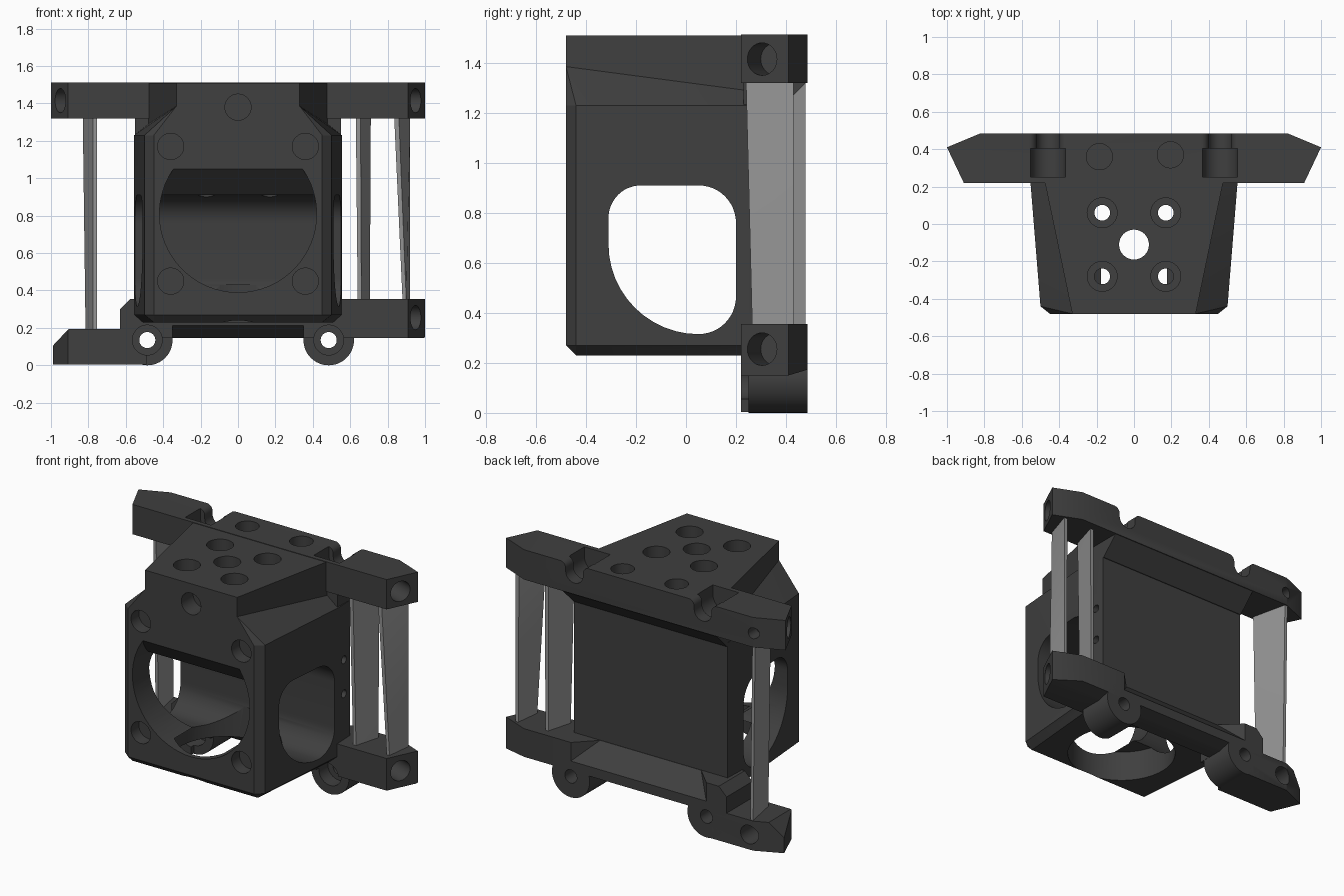
import bpy, bmesh, math
from mathutils import Vector, Matrix

if "Cube" in bpy.data.objects:
    bpy.data.objects.remove(bpy.data.objects["Cube"])


def material(name, v):
    m = bpy.data.materials.new(name)
    m.diffuse_color = (v, v, v, 1)
    m.use_nodes = True
    m.node_tree.nodes["Principled BSDF"].inputs["Base Color"].default_value = m.diffuse_color
    return m


DARK = material("dark grey plastic", 0.05)
GREY = material("light grey strut", 0.30)


def finish(name, bm, mat=DARK):
    bmesh.ops.recalc_face_normals(bm, faces=bm.faces)
    me = bpy.data.meshes.new(name)
    bm.to_mesh(me)
    bm.free()
    me.materials.append(mat)
    ob = bpy.data.objects.new(name, me)
    bpy.context.collection.objects.link(ob)
    return ob


def hull(name, pts, mat=DARK):
    bm = bmesh.new()
    for p in pts:
        bm.verts.new(p)
    bmesh.ops.convex_hull(bm, input=bm.verts)
    loose = [v for v in bm.verts if not v.link_faces]
    bmesh.ops.delete(bm, geom=loose, context='VERTS')
    bmesh.ops.dissolve_limit(bm, angle_limit=0.01, verts=bm.verts, edges=bm.edges)
    return finish(name, bm, mat)


def prism(name, pts, axis, a, b, planes=()):
    """Extrude a 2D outline along an axis, then trim it by planes."""
    def put(p, h):
        return {'x': (h, p[0], p[1]), 'y': (p[0], h, p[1]), 'z': (p[0], p[1], h)}[axis]
    bm = bmesh.new()
    lo = [bm.verts.new(put(p, a)) for p in pts]
    hi = [bm.verts.new(put(p, b)) for p in pts]
    n = len(pts)
    bm.faces.new(lo)
    bm.faces.new(hi[::-1])
    for i in range(n):
        j = (i + 1) % n
        bm.faces.new((lo[i], lo[j], hi[j], hi[i]))
    for co, no in planes:
        bmesh.ops.bisect_plane(bm, geom=bm.verts[:] + bm.edges[:] + bm.faces[:],
                               plane_co=co, plane_no=no, clear_outer=True)
        bmesh.ops.holes_fill(bm, edges=[e for e in bm.edges if e.is_boundary], sides=0)
    return finish(name, bm)


def arc(cx, cy, r, start, sweep, n=12):
    ts = [math.radians(start + sweep * i / n) for i in range(n + 1)]
    return [(cx + r * math.cos(t), cy + r * math.sin(t)) for t in ts]


def circle(cx, cy, r, n=40):
    return arc(cx, cy, r, 0, 360, n)[:-1]


def rod(p, q, r):
    """Cylinder cutter between two points."""
    p, q = Vector(p), Vector(q)
    bm = bmesh.new()
    rot = (q - p).to_track_quat('Z', 'Y').to_matrix().to_4x4()
    bmesh.ops.create_cone(bm, cap_ends=True, segments=32, radius1=r, radius2=r,
                          depth=(q - p).length, matrix=Matrix.Translation((p + q) / 2) @ rot)
    return finish("cutter", bm)


def cut(targets, cutters):
    for ob in targets:
        for c in cutters:
            m = ob.modifiers.new("cut", 'BOOLEAN')
            m.operation, m.solver, m.object = 'DIFFERENCE', 'EXACT', c
        me = bpy.data.meshes.new_from_object(
            ob.evaluated_get(bpy.context.evaluated_depsgraph_get()))
        ob.modifiers.clear()
        ob.data = me
    for c in cutters:
        bpy.data.objects.remove(c)


def both(pts):
    return [(s * x, y, z) for x, y, z in pts for s in (1, -1)]


UP = Vector((0, 0, 1))

# Housing: tapered box with chamfered front, shoulders and a deep back wall
ring = [(.45, -.48), (.50, -.44), (.555, .24), (.55, .36)]
housing = hull("housing", both(
    [(.45, -.44, .23), (.52, .36, .23), (.33, -.48, 1.385), (.48, .24, 1.29)]
    + [(x, y, z) for x, y in ring for z in (.27, 1.23)]))
housing_top = prism("housing_top", [(-.33, -.48), (.33, -.48), (.48, .24), (-.48, .24)],
                    'z', 1.2, 1.51)

# Side tunnel outline with rounded corners
side = (arc(.05, .76, .15, 0, 90) + arc(-.18, .78, .13, 90, 90)
        + arc(.05, .675, .36, 180, 90) + arc(.05, .465, .15, 270, 90))
mouth = circle(0, .81, .42, 64)
cutters = [
    prism("cutter", side, 'x', -.8, .8),
    prism("cutter", mouth, 'y', -.6, -.02, [(Vector((0, 0, .91)), UP)]),
    prism("cutter", mouth, 'y', -.6, -.30,
          [(Vector((0, -.48, 1.05)), Vector((0, .14, .14)).normalized()),
           (Vector((0, 0, 1.055)), UP)]),
    prism("cutter", circle(0, -.12, .33, 64), 'z', .1, .43),
    rod((0, -.6, 1.38), (0, -.36, 1.38), .07),
    rod((0, -.11, .6), (0, -.11, 1.7), .08)]
cutters += [rod((.49, .295, z), (.7, .295, z), .025) for z in (.65, .87)]
for s in (1, -1):
    cutters += [rod((s * .36, -.6, z), (s * .36, -.40, z), .07) for z in (.45, 1.17)]
    for y in (.06, -.28):
        cutters += [rod((s * .17, y, .6), (s * .17, y, 1.7), .042),
                    rod((s * .17, y, 1.42), (s * .17, y, 1.7), .08)]
cut([housing, housing_top], cutters)

# Upper rail with pointed ends, screw sockets and channels
upper_rail = prism("upper_rail", [(-1, .41), (-.91, .22), (.91, .22), (1, .41),
                                  (.82, .485), (-.82, .485)], 'z', 1.32, 1.513)


def end_hole(s, z, depth=.16):
    return rod((s * 1.045, .27, z), (s * (.955 - depth), .36, z), .065)


cutters = [end_hole(s, 1.415) for s in (1, -1)]
cutters += [rod((-.185, .36, 1.41), (-.185, .36, 1.6), .07),
            rod((.195, .37, 1.41), (.195, .37, 1.6), .07),
            rod((-.82, .40, 1.41), (-.82, .6, 1.41), .035)]
for s in (1, -1):
    x = s * .46
    # nut pocket, then a narrower channel with rounded lips
    cutters.append(prism("cutter", arc(x, 1.455, .093, 180, 180, 16)
                         + [(x + .093, 1.7), (x - .093, 1.7)], 'y', .25, .405))
    cutters.append(prism("cutter", arc(x, 1.455, .062, 180, 180, 16)
                         + arc(x + .102, 1.473, .04, 180, -90, 6)
                         + [(x + .102, 1.7), (x - .102, 1.7)]
                         + arc(x - .102, 1.473, .04, 90, -90, 6), 'y', .39, .6))
cut([upper_rail], cutters)

# Sloped fillet between the upper rail and the back wall
prism("upper_rail_brace", [(.23, 1.33), (.23, 1.21), (.365, 1.205), (.48, 1.32), (.48, 1.33)],
      'x', -.55, .55)

# Lower rail, reaching right, with a sloped middle
lower_rail = prism("lower_rail", [(-.63, .22), (.91, .22), (1, .41), (.82, .485), (-.63, .485)],
                   'z', .147, .355,
                   [(Vector((-.63, 0, .30)), Vector((-1, 0, 1)).normalized()),
                    (Vector((0, .40, .147)), Vector((0, .3, -1)).normalized())])
# Low left arm with a bevelled tip
left_arm = prism("lower_left_arm", [(-.99, .41), (-.91, .22), (-.49, .22), (-.49, .485), (-.82, .485)],
                 'z', .004, .195,
                 [(Vector((-.985, 0, .11)), Vector((-.08, 0, .075)).normalized())])
# Round pivot bosses
bosses = [prism(n, circle(s * .485, .135, .135, 48), 'y', .25, .485)
          for n, s in (("left_boss", -1), ("right_boss", 1))]
cutters = [end_hole(1, .255),
           rod((-.79, .34, .10), (-.79, .6, .10), .06),
           hull("cutter", both([(.36, .36, .357), (.36, .36, .45), (.50, .50, .22), (.50, .50, .45)])),
           prism("cutter", [(.20, .1), (.20, .23), (.30, .15), (.30, .1)], 'x', -.35, .35)]
for s in (1, -1):
    cutters += [rod((s * .485, .1, .135), (s * .485, .6, .135), .043),
                rod((s * .485, .1, .135), (s * .485, .34, .135), .08)]
cut([lower_rail, left_arm] + bosses, cutters)

# Light upright struts: thin slanted plates between the rails
for name, z0, back, top, bottom in (
        ("left_strut", .18, .478, (-.775, -.755, -.83, -.81), (-.775, -.755, -.815, -.795)),
        ("inner_right_strut", .34, .43, (.63, .655, .685, .71), (.64, .66, .685, .705)),
        ("outer_right_strut", .34, .43, (.835, .86, .895, .92), (.88, .90, .90, .92))):
    pts = []
    for z, xs, yf in ((1.33, top, .24), (z0, bottom, .265)):
        pts += [(xs[0], yf, z), (xs[1], yf, z), (xs[2], back, z), (xs[3], back, z)]
    hull(name, pts, GREY)

# Smooth the round holes, keep hard edges
for ob in bpy.context.scene.objects:
    ob.select_set(True)
    bpy.context.view_layer.objects.active = ob
bpy.ops.object.shade_smooth_by_angle(angle=math.radians(25))
